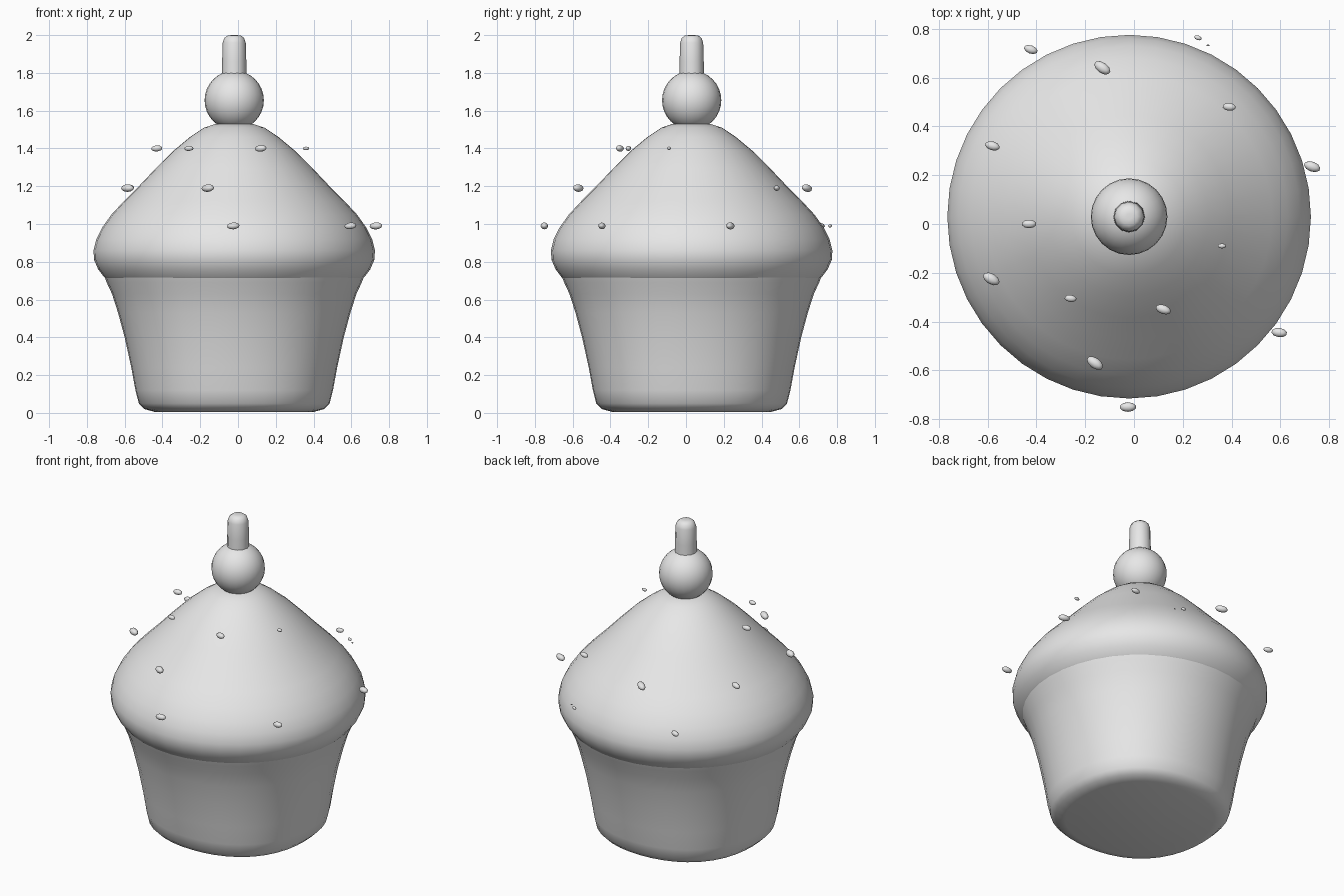
import bpy, bmesh, math, random
from mathutils import Vector

random.seed(4)
old = bpy.data.objects.get("Cube")
if old:
    bpy.data.objects.remove(old, do_unlink=True)

CX, CY = -0.02, 0.03

grey = bpy.data.materials.new("plain_grey")
grey.use_nodes = True
grey.diffuse_color = (0.8, 0.8, 0.8, 1)
grey.node_tree.nodes["Principled BSDF"].inputs["Base Color"].default_value = grey.diffuse_color


def finish(name, bm, angle):
    bmesh.ops.recalc_face_normals(bm, faces=bm.faces)
    mesh = bpy.data.meshes.new(name)
    bm.to_mesh(mesh)
    bm.free()
    mesh.materials.append(grey)
    obj = bpy.data.objects.new(name, mesh)
    bpy.context.collection.objects.link(obj)
    bpy.ops.object.select_all(action='DESELECT')
    obj.select_set(True)
    bpy.context.view_layer.objects.active = obj
    bpy.ops.object.shade_smooth_by_angle(angle=math.radians(angle))
    return obj


def lathe(name, profile, sides, angle=50, square=0.0, fade=1.0):
    """Spin (radius, height) points; square bulges the diagonals, fading out with height."""
    bm = bmesh.new()
    rings = []
    for r, z in profile:
        amount = square * max(0.0, 1 - z / fade)
        ring = []
        for i in range(sides):
            a = math.tau * i / sides
            rr = r * (1 + amount * (1 - math.cos(4 * a)) / 2)
            ring.append(bm.verts.new((CX + rr * math.cos(a), CY + rr * math.sin(a), z)))
        rings.append(ring)
    for low, high in zip(rings, rings[1:]):
        for i in range(sides):
            j = (i + 1) % sides
            bm.faces.new((low[i], low[j], high[j], high[i]))
    bm.faces.new(rings[0])
    bm.faces.new(rings[-1])
    return finish(name, bm, angle)


# Tapered cup with a rounded foot
lathe("cup", [(0.42, 0.005), (0.475, 0.02), (0.505, 0.05), (0.523, 0.12),
              (0.545, 0.24), (0.58, 0.40), (0.615, 0.53), (0.647, 0.63),
              (0.675, 0.69), (0.69, 0.73)], 40, 60, 0.04, 0.75)

# Domed frosting with a bulging rim
lathe("frosting", [(0.66, 0.69), (0.69, 0.72), (0.72, 0.76), (0.742, 0.81),
                   (0.745, 0.86), (0.73, 0.92), (0.70, 0.98), (0.65, 1.05),
                   (0.585, 1.12), (0.505, 1.20), (0.415, 1.295), (0.325, 1.385),
                   (0.235, 1.46), (0.16, 1.51), (0.10, 1.53), (0.03, 1.535)], 40)

# Cherry
bm = bmesh.new()
bmesh.ops.create_uvsphere(bm, u_segments=24, v_segments=16, radius=0.157)
bmesh.ops.translate(bm, verts=bm.verts, vec=(CX, CY, 1.655))
finish("cherry", bm, 50)

# Stem with a rounded tip
lathe("stem", [(0.066, 1.74), (0.064, 1.86), (0.061, 1.96), (0.052, 1.985),
               (0.035, 1.998), (0.012, 2.0)], 12, 60)

# Sprinkles in three floating rings: x, y, length, turn in degrees
sprinkle_rings = {
    1.40: [(-0.43, 0.0, 0.06, 0), (-0.26, -0.305, 0.05, -8),
           (0.12, -0.35, 0.065, -20), (0.36, -0.09, 0.035, 0)],
    1.19: [(-0.585, -0.225, 0.075, -30), (-0.16, -0.57, 0.075, -35),
           (-0.13, 0.64, 0.075, -35), (0.39, 0.48, 0.055, -5), (-0.58, 0.32, 0.062, -15)],
    0.99: [(-0.025, -0.75, 0.068, 0), (0.595, -0.445, 0.065, -8), (0.73, 0.235, 0.07, -20),
           (0.262, 0.763, 0.032, -20), (0.303, 0.732, 0.013, 0), (-0.423, 0.715, 0.058, -20)],
}
for z, ring in sprinkle_rings.items():
    for x, y, length, turn in ring:
        bm = bmesh.new()
        bmesh.ops.create_icosphere(bm, subdivisions=2, radius=1)
        t = math.radians(turn)
        along = Vector((math.cos(t), math.sin(t), random.uniform(0, 0.15)))
        across = Vector((-math.sin(t), math.cos(t), 0))
        for v in bm.verts:
            p = v.co.copy()
            v.co = (Vector((x, y, z)) + along * p.x * length * 0.5
                    + across * p.y * length * 0.29 + Vector((0, 0, p.z * length * 0.27)))
        finish("sprinkle", bm, 60)
